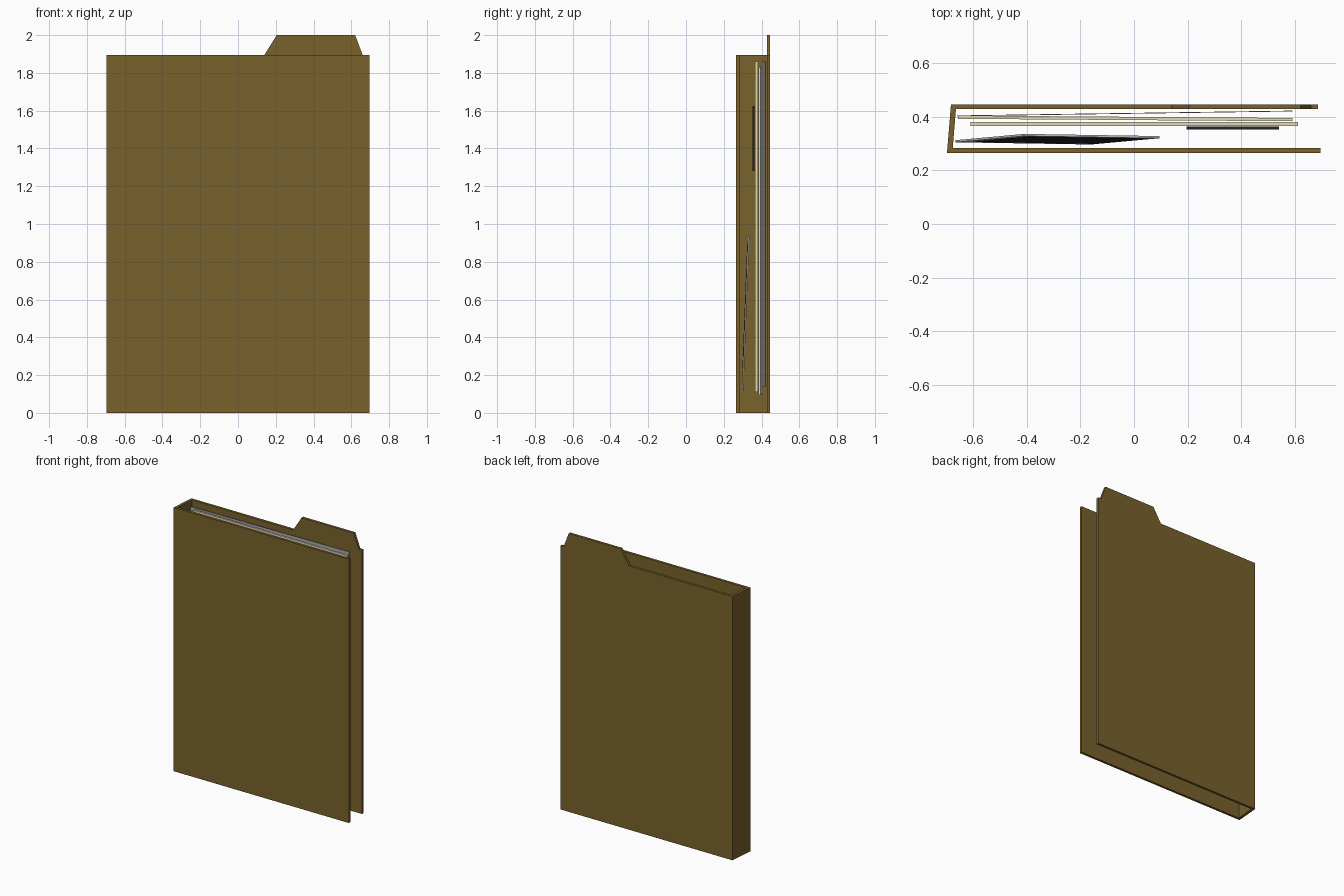
import bpy, bmesh
from math import radians, atan2, hypot
from mathutils import Matrix, Vector

if "Cube" in bpy.data.objects:
    bpy.data.objects.remove(bpy.data.objects["Cube"])


def material(name, rgb):
    m = bpy.data.materials.new(name)
    m.diffuse_color = (*rgb, 1)
    m.use_nodes = True
    m.node_tree.nodes["Principled BSDF"].inputs["Base Color"].default_value = m.diffuse_color
    return m


card = material("brown_card", (0.19, 0.12, 0.025))
cream = material("cream_paper", (0.75, 0.70, 0.48))
white = material("white_paper", (0.75, 0.75, 0.72))
grey = material("grey_paper", (0.40, 0.40, 0.40))
dark = material("dark_print", (0.02, 0.018, 0.022))


def prism(name, points, offset, mat):
    """Extrude a closed 3D outline by an offset vector."""
    bm = bmesh.new()
    face = bm.faces.new([bm.verts.new(p) for p in points])
    ext = bmesh.ops.extrude_face_region(bm, geom=[face])
    bmesh.ops.translate(bm, vec=Vector(offset),
                        verts=[g for g in ext["geom"] if isinstance(g, bmesh.types.BMVert)])
    bmesh.ops.recalc_face_normals(bm, faces=bm.faces)
    mesh = bpy.data.meshes.new(name)
    bm.to_mesh(mesh)
    bm.free()
    mesh.materials.append(mat)
    ob = bpy.data.objects.new(name, mesh)
    bpy.context.collection.objects.link(ob)
    return ob


def sheet(name, start, end, thick, z0, z1, mat):
    """Upright sheet whose centre line runs from start to end in plan."""
    (xa, ya), (xb, yb) = start, end
    w, h, t = hypot(xb - xa, yb - ya) / 2, (z1 - z0) / 2, thick / 2
    ob = prism(name, [(-w, -t, -h), (w, -t, -h), (w, -t, h), (-w, -t, h)], (0, thick, 0), mat)
    ob.location = ((xa + xb) / 2, (ya + yb) / 2, (z0 + z1) / 2)
    ob.rotation_euler.z = atan2(yb - ya, xb - xa)
    return ob


# folder covers and slanted spine
H = 1.895
sheet("front_cover", (-0.695, 0.274), (0.695, 0.274), 0.018, 0, H, card)
prism("spine", [(-0.697, 0.265, 0), (-0.677, 0.265, 0), (-0.662, 0.446, 0), (-0.682, 0.446, 0)],
      (0, 0, H), card)
prism("back_cover_with_tab",
      [(-0.68, 0.428, 0), (0.685, 0.428, 0), (0.685, 0.428, H), (0.66, 0.428, H),
       (0.62, 0.428, 2), (0.205, 0.428, 2), (0.14, 0.428, H), (-0.68, 0.428, H)],
      (0, 0.018, 0), card)

# loose papers
sheet("front_paper", (-0.61, 0.373), (0.612, 0.373), 0.014, 0.11, 1.86, cream)
sheet("middle_paper", (-0.655, 0.398), (0.59, 0.389), 0.012, 0.095, 1.83, cream)
sheet("rear_paper", (-0.66, 0.403), (0.59, 0.421), 0.003, 0.14, 1.86, grey)

# small card fixed to the front paper
sheet("small_dark_card", (0.195, 0.358), (0.54, 0.358), 0.011, 1.28, 1.625, dark)

# leaning photograph with its dark picture area
pose = (Matrix.Translation((-0.285, 0.316, 0.53)) @ Matrix.Rotation(radians(-2.2), 4, "X")
        @ Matrix.Rotation(radians(22.8), 4, "Y"))
photo = sheet("photo_frame", (-0.274, 0), (0.274, 0), 0.008, -0.33, 0.33, white)
photo.matrix_world = pose
picture = sheet("photo_picture", (-0.24, 0), (0.24, 0), 0.002, -0.22, 0.295, dark)
picture.matrix_world = pose @ Matrix.Translation((0, -0.005, 0.0375))
